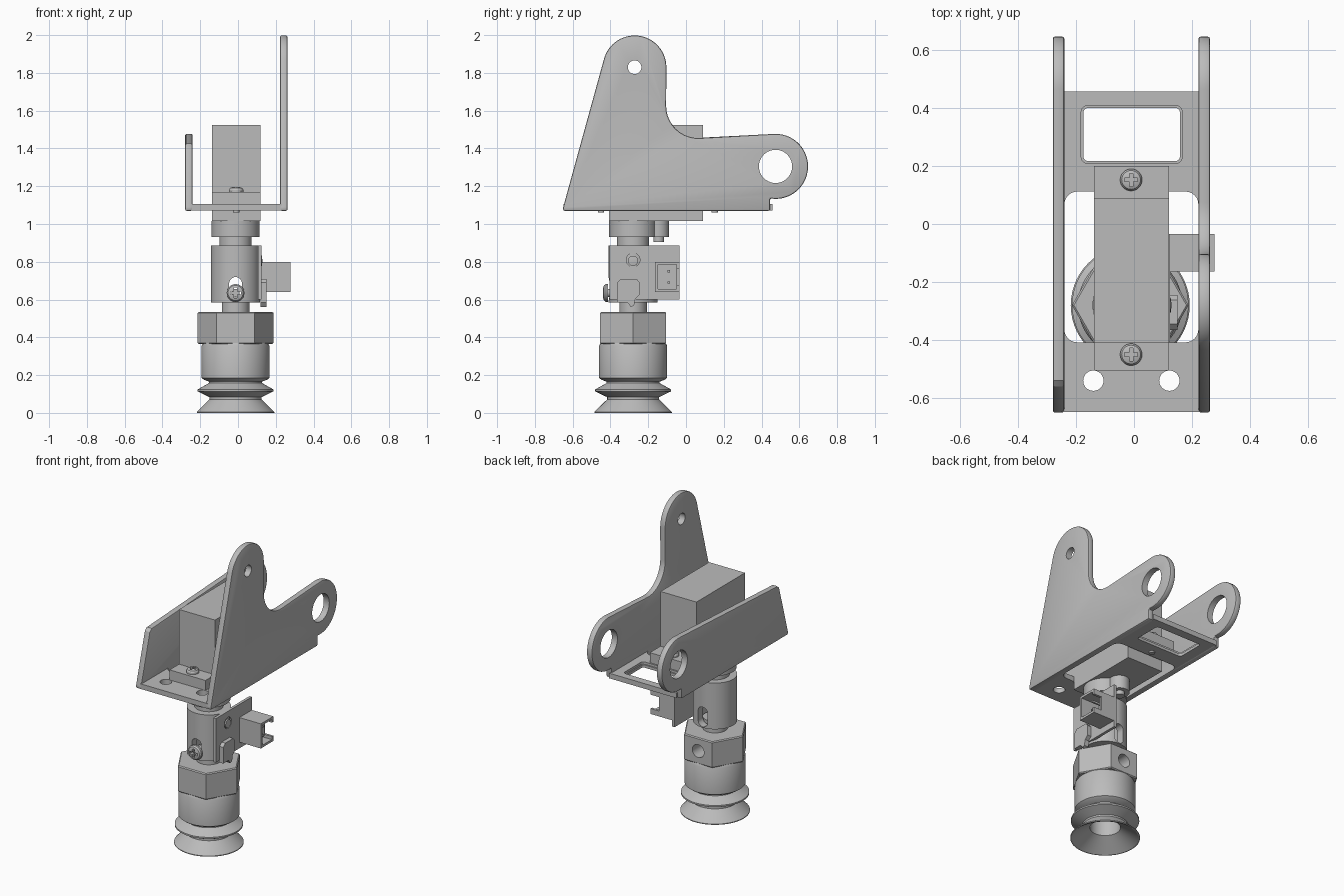
import bpy, bmesh, math
from mathutils import Matrix, Vector

if "Cube" in bpy.data.objects:
    bpy.data.objects.remove(bpy.data.objects["Cube"], do_unlink=True)

grey = bpy.data.materials.new("plain grey")
grey.use_nodes = True
colour = (0.5, 0.5, 0.5, 1)
grey.diffuse_color = colour
grey.node_tree.nodes["Principled BSDF"].inputs["Base Color"].default_value = colour

AX, AY = -0.013, -0.28          # axis of the suction column
parts = []


def finish(name, bm):
    bmesh.ops.recalc_face_normals(bm, faces=bm.faces)
    mesh = bpy.data.meshes.new(name)
    bm.to_mesh(mesh)
    bm.free()
    mesh.materials.append(grey)
    ob = bpy.data.objects.new(name, mesh)
    bpy.context.collection.objects.link(ob)
    parts.append(ob)
    return ob


def arc(cx, cy, r, start, end, n=24):
    angles = [math.radians(start + (end - start) * i / n) for i in range(n + 1)]
    return [(cx + r * math.cos(a), cy + r * math.sin(a)) for a in angles]


def circle(cx, cy, r, n=40):
    return arc(cx, cy, r, 0, 360, n)[:-1]


def rounded(x0, x1, y0, y1, r):
    return (arc(x1 - r, y1 - r, r, 0, 90, 6) + arc(x0 + r, y1 - r, r, 90, 180, 6)
            + arc(x0 + r, y0 + r, r, 180, 270, 6) + arc(x1 - r, y0 + r, r, 270, 360, 6))


def prism(name, outline, axis, lo, hi):
    """Extrude a 2D outline along the given axis."""
    place = {"x": lambda a, b, t: (t, a, b), "y": lambda a, b, t: (a, t, b),
             "z": lambda a, b, t: (a, b, t)}[axis]
    bm = bmesh.new()
    low = [bm.verts.new(place(a, b, lo)) for a, b in outline]
    high = [bm.verts.new(place(a, b, hi)) for a, b in outline]
    bm.faces.new(low)
    bm.faces.new(high)
    for i in range(len(low)):
        j = (i + 1) % len(low)
        bm.faces.new((low[i], low[j], high[j], high[i]))
    return finish(name, bm)


def box(name, x0, x1, y0, y1, z0, z1):
    return prism(name, [(x0, y0), (x1, y0), (x1, y1), (x0, y1)], "z", z0, z1)


def lathe(name, profile, centre=(AX, AY, 0), direction=(0, 0, 1), n=56):
    """Spin a closed (radius, height) profile about an axis."""
    bm = bmesh.new()
    verts = [bm.verts.new((r, 0, z)) for r, z in profile]
    edges = [bm.edges.new((verts[i - 1], verts[i])) for i in range(len(verts))]
    bmesh.ops.spin(bm, geom=verts + edges, cent=(0, 0, 0), axis=(0, 0, 1),
                   angle=math.tau, steps=n, use_duplicate=False)
    bmesh.ops.remove_doubles(bm, verts=bm.verts, dist=1e-5)
    turn = Vector((0, 0, 1)).rotation_difference(Vector(direction)).to_matrix().to_4x4()
    bm.transform(Matrix.Translation(centre) @ turn)
    return finish(name, bm)


def rod(name, r, z0, z1, x=AX, y=AY):
    return lathe(name, [(0, z0), (r, z0), (r, z1), (0, z1)], (x, y, 0))


def bake(ob):
    graph = bpy.context.evaluated_depsgraph_get()
    mesh = bpy.data.meshes.new_from_object(ob.evaluated_get(graph))
    ob.modifiers.clear()
    ob.data = mesh


def cut(ob, *cutters):
    for c in cutters:
        mod = ob.modifiers.new("cut", "BOOLEAN")
        mod.operation, mod.solver, mod.object = "DIFFERENCE", "EXACT", c
        bake(ob)
        parts.remove(c)
        bpy.data.objects.remove(c, do_unlink=True)
    return ob


def bevel(ob, width, segments=2, angle=50):
    mod = ob.modifiers.new("bevel", "BEVEL")
    mod.width, mod.segments, mod.limit_method = width, segments, "ANGLE"
    mod.angle_limit = math.radians(angle)
    bake(ob)


# Bracket side plates
foot = [(-0.65, 1.07), (0.445, 1.07), (0.445, 1.135)]
ear = arc(0.474, 1.305, 0.172, -90, 93.5, 32)
tall = (foot + ear + arc(0.065, 1.625, 0.17, 273.5, 180, 16)
        + arc(-0.272, 1.83, 0.168, 0, 164.6, 28) + [(-0.65, 1.09)])
short = foot + ear + [(-0.54, 1.425), (-0.56, 1.408), (-0.65, 1.09)]
for name, outline, x0 in (("tall_side_plate", tall, 0.222), ("short_side_plate", short, -0.28)):
    plate = prism(name, outline, "x", x0, x0 + 0.04)
    bevel(plate, 0.008)
    cut(plate, prism("ear_cutter", circle(0.474, 1.305, 0.088), "x", x0 - 1, x0 + 1))
    if outline is tall:
        cut(plate, prism("pivot_cutter", circle(-0.272, 1.83, 0.036), "x", x0 - 1, x0 + 1))

# Bracket floor with motor opening, lipped window and two holes
floor = box("bracket_floor", -0.25, 0.232, -0.648, 0.457, 1.072, 1.105)
cut(floor,
    prism("opening", rounded(-0.24, 0.222, -0.408, 0.112, 0.045), "z", 1, 1.2),
    prism("window", rounded(-0.174, 0.158, 0.217, 0.4, 0.015), "z", 1, 1.2),
    prism("window_step", rounded(-0.182, 0.166, 0.209, 0.408, 0.022), "z", 1.09, 1.2),
    *[prism("hole", circle(x, -0.54, 0.035), "z", 1, 1.2) for x in (-0.14, 0.122)])

# Motor body, mounting ears and gear housing
box("motor_body", -0.138, 0.12, -0.408, 0.09, 1.015, 1.525)
box("motor_ears", -0.138, 0.12, -0.505, 0.2, 1.105, 1.17)
rod("gear_housing", 0.127, 0.93, 1.016)
rod("small_gear_housing", 0.06, 0.93, 1.016, AX, -0.15)
rod("small_gear_pin", 0.028, 0.905, 0.932, AX, -0.145)
rod("output_neck", 0.085, 0.87, 0.932)


# Cross-head screws
def screw(name, centre, direction, r, h, shank):
    head = lathe(name, [(0, -shank), (r * 0.45, -shank), (r * 0.45, 0), (r, 0),
                        (r, h * 0.45), (r * 0.85, h * 0.8), (r * 0.5, h), (0, h)],
                 centre, direction, 28)
    c, d = Vector(centre), Vector(direction)
    a, b = r * 0.6, r * 0.17
    for u, v in ((a, b), (b, a)):
        size = (u, h, v) if abs(d.y) > 0.5 else (u, v, h)
        lo, hi = c + d * h - Vector(size) * 0.98, c + d * h + Vector(size)
        cut(head, box("cross", lo.x, hi.x, lo.y, hi.y, lo.z, hi.z))


for y in (0.152, -0.45):
    screw("mounting_screw", (-0.01, y, 1.169), (0, 0, 1), 0.038, 0.027, 0.107)
screw("clamp_screw", (AX, -0.412, 0.635), (0, -1, 0), 0.047, 0.028, 0.1)

# Slotted sleeve, open below
sleeve = lathe("slotted_sleeve", [(0, 0.885), (0.13, 0.885), (0.13, 0.585),
                                  (0.082, 0.585), (0.082, 0.8), (0, 0.8)])
slot = arc(AX, 0.685, 0.034, 0, 180, 12) + arc(AX, 0.625, 0.034, 180, 360, 12)
cut(sleeve, prism("slot_cutter", slot, "y", -0.6, 0.1))
rod("plunger_shaft", 0.073, 0.52, 0.61)

# Sensor board, lever and hole
board = box("sensor_board", 0.106, 0.124, -0.405, -0.035, 0.6, 0.885)
cut(board, prism("board_hole", circle(AY, 0.81, 0.036), "x", 0, 0.3))
screw_x = 0.118
lathe("board_screw", [(0, 0), (0.027, 0), (0.027, 0.008), (0, 0.012)],
      (screw_x, AY, 0.805), (1, 0, 0), 24)
prism("sensor_lever", [(-0.365, 0.585), (-0.365, 0.69), (-0.345, 0.71), (-0.262, 0.71),
                       (-0.245, 0.69), (-0.245, 0.625), (-0.268, 0.605), (-0.275, 0.568),
                       (-0.292, 0.56), (-0.31, 0.585)], "x", 0.12, 0.15)

# Plug socket with side notches and two pins
socket = box("plug_socket", 0.12, 0.278, -0.163, -0.035, 0.64, 0.8)
cut(socket, box("cavity", 0.145, 0.4, -0.148, -0.05, 0.655, 0.785),
    box("notch", 0.22, 0.4, -0.06, 0.1, 0.675, 0.765))
for z in (0.69, 0.75):
    box("socket_pin", 0.14, 0.25, -0.097, -0.085, z - 0.006, z + 0.006)

# Hexagonal fitting with chamfered corners and a side port
nut = prism("hex_fitting", [(AX + a, AY + b) for a, b in circle(0, 0, 0.201, 6)], "z", 0.365, 0.535)
bevel(nut, 0.006, 1, 70)
cut(nut, lathe("port", [(0, 0), (0.042, 0), (0.042, 0.4), (0, 0.4)],
               (AX, AY + 0.06, 0.45), (0, 1, 0), 32))

# Bellows suction cup
lathe("suction_cup", [(0, 0.37), (0.172, 0.37), (0.18, 0.355), (0.18, 0.185), (0.168, 0.176),
                      (0.14, 0.165), (0.14, 0.158), (0.201, 0.124), (0.201, 0.114),
                      (0.137, 0.083), (0.137, 0.072), (0.205, 0.005), (0.205, 0),
                      (0.196, 0), (0.09, 0.07), (0.09, 0.2), (0, 0.2)])

# Smooth the curved faces, keep the edges sharp
bpy.ops.object.select_all(action="DESELECT")
for ob in parts:
    ob.select_set(True)
bpy.context.view_layer.objects.active = parts[0]
bpy.ops.object.shade_smooth_by_angle(angle=math.radians(30))
